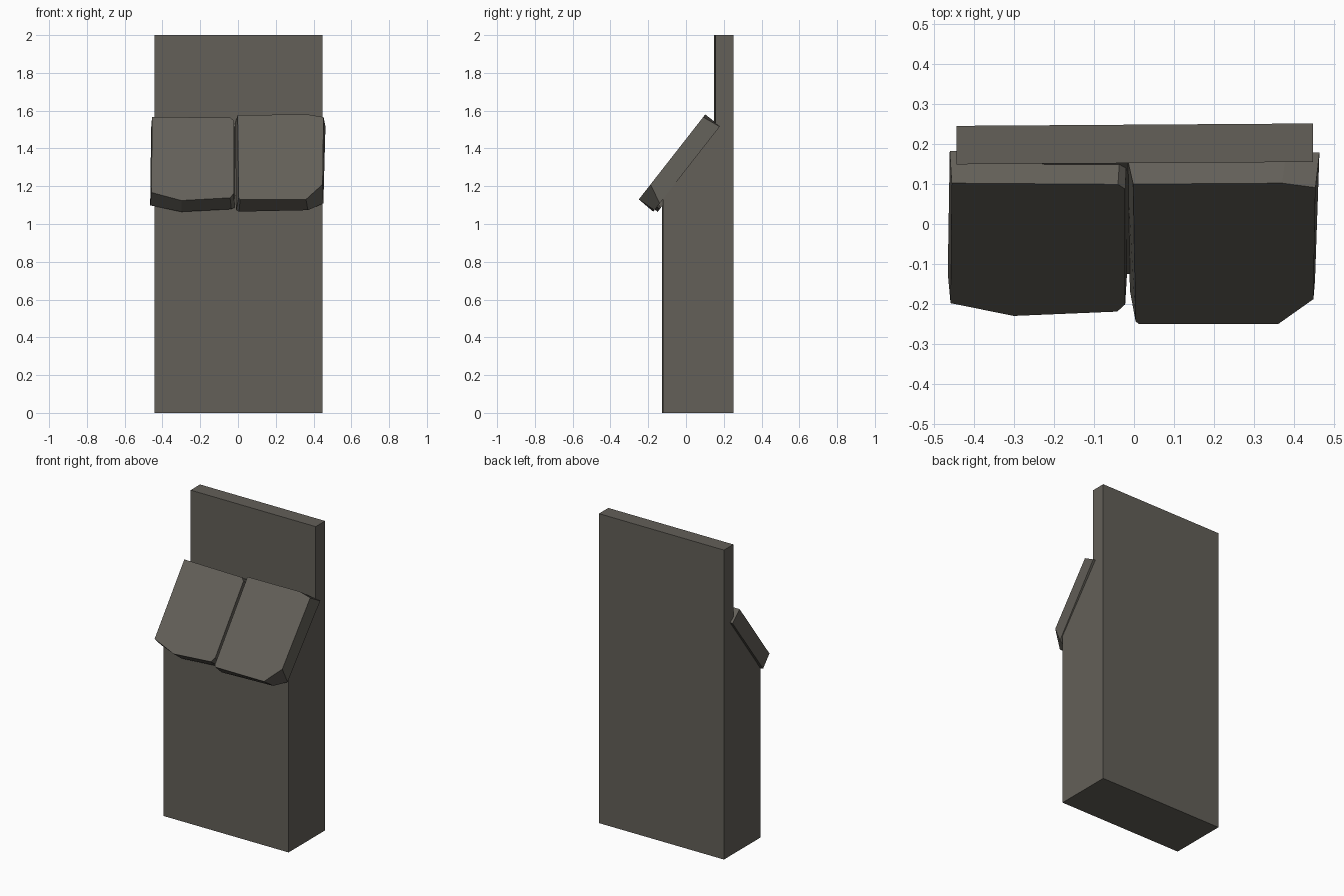
import bpy
from mathutils import Vector

if "Cube" in bpy.data.objects:
    bpy.data.objects.remove(bpy.data.objects["Cube"])

stone = bpy.data.materials.new("warm grey stone")
stone.diffuse_color = (0.125, 0.116, 0.099, 1)
stone.use_nodes = True
stone.node_tree.nodes["Principled BSDF"].inputs["Base Color"].default_value = stone.diffuse_color


def loft(name, ring_a, ring_b):
    """Solid between two matching rings of points."""
    n = len(ring_a)
    faces = [tuple(range(n))[::-1], tuple(range(n, 2 * n))]
    faces += [(i, (i + 1) % n, (i + 1) % n + n, i + n) for i in range(n)]
    mesh = bpy.data.meshes.new(name)
    mesh.from_pydata(list(ring_a) + list(ring_b), [], faces)
    mesh.materials.append(stone)
    obj = bpy.data.objects.new(name, mesh)
    bpy.context.collection.objects.link(obj)
    # consistent outward normals
    bpy.context.view_layer.objects.active = obj
    obj.select_set(True)
    bpy.ops.object.mode_set(mode='EDIT')
    bpy.ops.mesh.select_all(action='SELECT')
    bpy.ops.mesh.normals_make_consistent(inside=False)
    bpy.ops.object.mode_set(mode='OBJECT')
    obj.select_set(False)
    return obj


# Pedestal: side profile (y, z) with a sloped shoulder and thin tall back
profile = [(-0.125, 0), (0.248, 0), (0.248, 2), (0.152, 2), (0.152, 1.53), (-0.125, 1.15)]
loft("pedestal",
     [(-0.443, y - 0.003, z) for y, z in profile],
     [(0.447, y + 0.003, z) for y, z in profile])


def tilted_slab(name, head, foot, face, underside, thickness=0.1):
    """Slab on the slope; outlines are (x, distance down the slope)."""
    head, foot = Vector((0, *head)), Vector((0, *foot))
    down = (foot - head).normalized()
    inward = Vector((0, -down.z, down.y)) * thickness
    upper = [head + down * s + Vector((x, 0, 0)) for x, s in face]
    lower = [head + down * s + inward + Vector((x, 0, 0)) for x, s in underside]
    return loft(name, upper, lower)


# Two chipped slabs resting on the shoulder like an open book
tilted_slab("left_slab", (0.102, 1.567), (-0.22, 1.137),
            [(-0.455, 0), (-0.04, 0.005), (-0.022, 0.025), (-0.022, 0.505),
             (-0.042, 0.535), (-0.30, 0.553), (-0.458, 0.500)],
            [(-0.46, 0), (-0.035, 0.005), (-0.018, 0.02), (-0.018, 0.525),
             (-0.035, 0.535), (-0.30, 0.553), (-0.465, 0.510)])
tilted_slab("right_slab", (0.102, 1.58), (-0.25, 1.13),
            [(-0.002, 0.004), (0.37, 0), (0.453, 0.018), (0.448, 0.470),
             (0.36, 0.571), (0.012, 0.571), (0.004, 0.560)],
            [(-0.020, 0.004), (0.38, 0), (0.463, 0.004), (0.452, 0.520),
             (0.37, 0.565), (0.005, 0.575), (-0.010, 0.565)])
